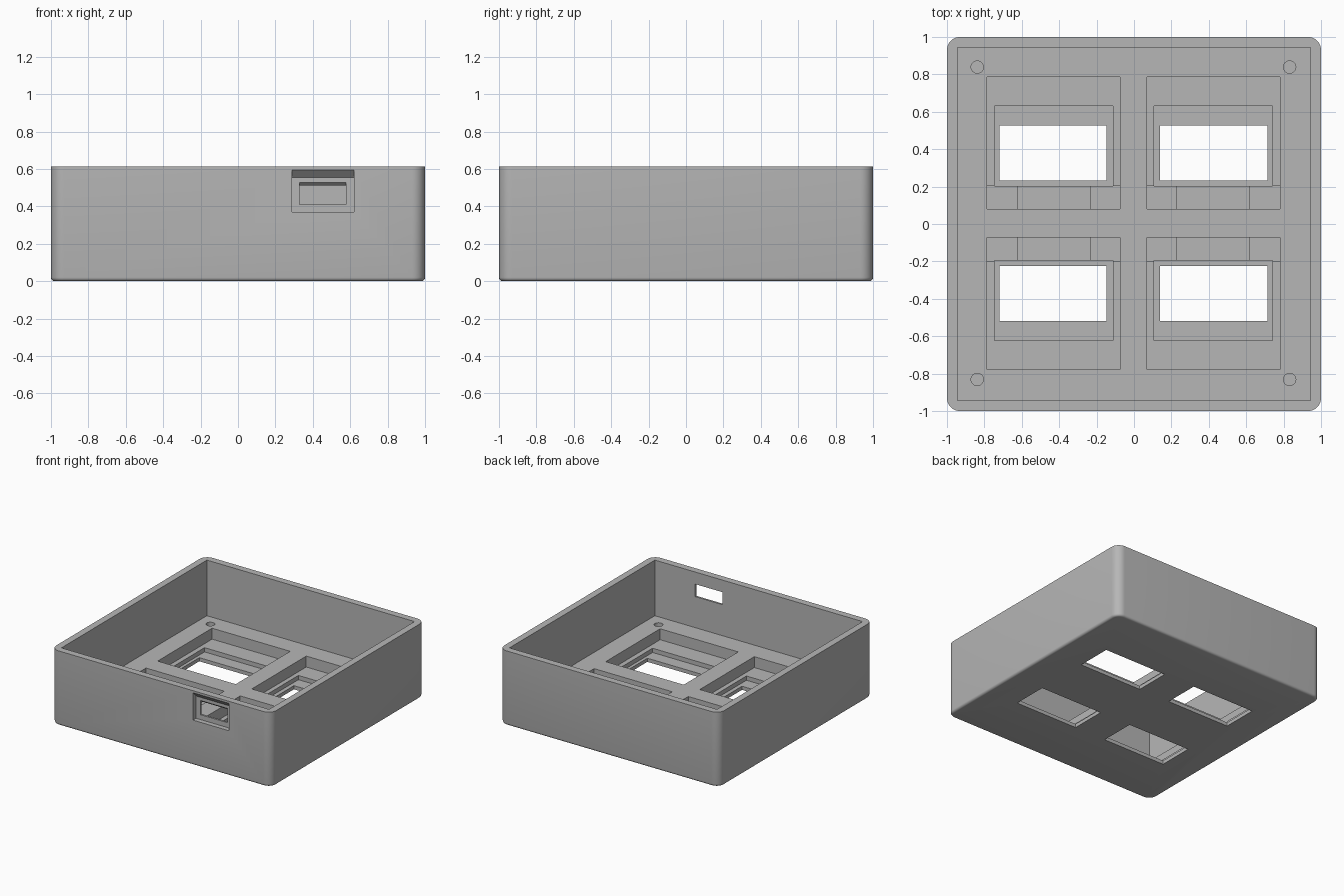
import bpy, bmesh
from mathutils import Vector

old = bpy.data.objects.get("Cube")
if old:
    bpy.data.objects.remove(old, do_unlink=True)

HEIGHT = 0.612
FLOOR = 0.155
OVER = HEIGHT + 0.1
SHIFT = Vector((-0.003, 0.004, 0))

grey = bpy.data.materials.new("plain grey")
grey.use_nodes = True
colour = (0.47, 0.47, 0.47, 1)
grey.diffuse_color = colour
grey.node_tree.nodes["Principled BSDF"].inputs["Base Color"].default_value = colour


def make_object(name, bm):
    bmesh.ops.recalc_face_normals(bm, faces=bm.faces[:])
    mesh = bpy.data.meshes.new(name)
    bm.to_mesh(mesh)
    bm.free()
    mesh.materials.append(grey)
    obj = bpy.data.objects.new(name, mesh)
    bpy.context.collection.objects.link(obj)
    return obj


def block(lo, hi):
    """Box between two corners."""
    bm = bmesh.new()
    bmesh.ops.create_cube(bm, size=1)
    for v in bm.verts:
        v.co = Vector([(a + b) / 2 + c * (b - a) for a, b, c in zip(lo, hi, v.co)])
    return bm


# Case block with rounded upright corners and a softened bottom rim
bm = block((-1, -1, 0), (1, 1, HEIGHT))
upright = [e for e in bm.edges if abs(e.verts[0].co.z - e.verts[1].co.z) > 0.1]
bmesh.ops.bevel(bm, geom=upright, offset=0.07, segments=8, profile=0.5, affect='EDGES')
rim = [e for e in bm.edges if all(v.co.z < 0.001 for v in e.verts)]
bmesh.ops.bevel(bm, geom=rim, offset=0.02, segments=4, profile=0.5, affect='EDGES')
case = make_object("case", bm)


def cut(bm):
    """Subtract a shape from the case, then drop the cutter."""
    cutter = make_object("cutter", bm)
    cutter.hide_render = True
    mod = case.modifiers.new("cut", 'BOOLEAN')
    mod.operation = 'DIFFERENCE'
    mod.solver = 'EXACT'
    mod.object = cutter
    bpy.context.view_layer.objects.active = case
    bpy.ops.object.modifier_apply(modifier=mod.name)
    bpy.data.objects.remove(cutter, do_unlink=True)


# Main cavity
cut(block((-0.944, -0.944, FLOOR), (0.944, 0.944, OVER)))

# Stepped display pocket: x range, y range, bottom and top heights
STEPS = [
    ((0.073, 0.783), (0.202, 0.782), 0.065, 0.3),    # board seat
    ((0.073, 0.783), (0.075, 0.202), 0.05, 0.3),     # connector end
    ((0.23, 0.62), (0.075, 0.202), 0.04, 0.3),       # cable channel
    ((0.11, 0.743), (0.199, 0.627), 0.03, 0.3),      # glass seat
    ((0.143, 0.717), (0.229, 0.522), -0.1, 0.3),     # viewing opening
]
for sx in (-1, 1):
    for sy in (-1, 1):
        for xs, ys, bottom, top in STEPS:
            x = sorted(sx * v for v in xs)
            y = sorted(sy * v for v in ys)
            cut(block(Vector((x[0], y[0], bottom)) + SHIFT,
                      Vector((x[1], y[1], top)) + SHIFT))
        # Screw hole in the floor corner
        bm = bmesh.new()
        bmesh.ops.create_cone(bm, cap_ends=True, segments=32, radius1=0.033,
                              radius2=0.033, depth=0.2)
        bmesh.ops.translate(bm, verts=bm.verts[:],
                            vec=Vector((sx * 0.835, sy * 0.835, FLOOR)) + SHIFT)
        cut(bm)


def port(x0, x1, z0, z1, front, back, drop):
    """Port recess whose ceiling slopes down toward the back."""
    bm = block((x0, front, z0), (x1, back, z1))
    for v in bm.verts:
        if v.co.z > (z0 + z1) / 2 and v.co.y > (front + back) / 2:
            v.co.z -= drop
    cut(bm)


# Socket recess and through-slot in the front wall
port(0.29, 0.62, 0.37, 0.595, -1, -0.96, 0.042)
port(0.33, 0.577, 0.41, 0.527, -0.96, -0.94, 0.018)

bpy.ops.object.select_all(action='DESELECT')
case.select_set(True)
bpy.context.view_layer.objects.active = case
bpy.ops.object.shade_smooth_by_angle(angle=0.5)
